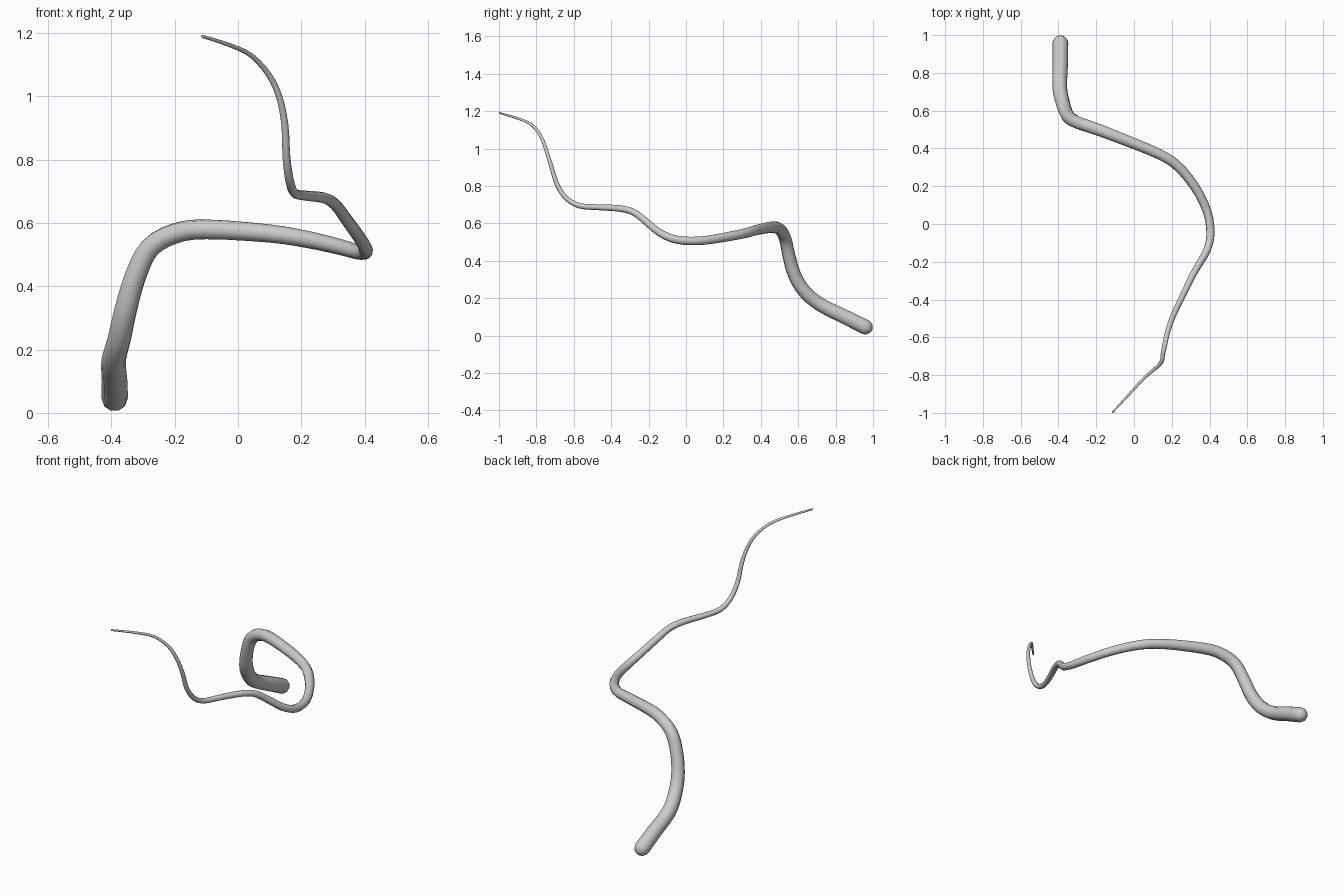
import bpy, math
from mathutils import Vector

if "Cube" in bpy.data.objects:
    bpy.data.objects.remove(bpy.data.objects["Cube"])

# Centre line, thick end to thin end
PATH = [Vector(p) for p in [
    (-.39, .957, .047), (-.39, .85, .10), (-.393, .72, .165), (-.375, .635, .235),
    (-.355, .58, .325), (-.325, .55, .43), (-.28, .53, .52), (-.20, .503, .567),
    (-.10, .465, .58), (.10, .385, .567), (.22, .317, .548), (.32, .20, .525),
    (.386, .07, .507), (.405, -.05, .513), (.386, -.14, .55), (.34, -.22, .615),
    (.306, -.28, .66), (.27, -.355, .68), (.21, -.48, .687), (.178, -.57, .695),
    (.163, -.64, .735), (.153, -.69, .81), (.148, -.722, .912), (.13, -.75, 1.0),
    (.098, -.777, 1.068), (.044, -.825, 1.128), (-.02, -.895, 1.16), (-.112, -.995, 1.19)]]
R_START, R_END = .042, .005


def smooth_path(pts, steps):
    """Catmull-Rom through the points."""
    ext = [2 * pts[0] - pts[1]] + pts + [2 * pts[-1] - pts[-2]]
    out = []
    for a, b, c, d in zip(ext, ext[1:], ext[2:], ext[3:]):
        for i in range(steps):
            t = i / steps
            out.append(.5 * (2 * b + (c - a) * t + (2 * a - 5 * b + 4 * c - d) * t * t
                             + (3 * b - a - 3 * c + d) * t ** 3))
    return out + [pts[-1]]


def round_cap(center, direction, r):
    """Rings of a half-sphere, from the base outward."""
    return [(center + direction * r * math.sin(a), r * max(math.cos(a), .02))
            for a in (math.radians(d) for d in (20, 40, 60, 77, 90))]


# Linear taper by length
line = smooth_path(PATH, 3)
dist = [0]
for a, b in zip(line, line[1:]):
    dist.append(dist[-1] + (b - a).length)
rings = [(p, R_START + (R_END - R_START) * d / dist[-1]) for p, d in zip(line, dist)]
head = round_cap(line[0], (line[0] - line[1]).normalized(), R_START)
tail = round_cap(line[-1], (line[-1] - line[-2]).normalized(), R_END)
rings = head[::-1] + rings + tail

# Tapered tentacle tube
curve = bpy.data.curves.new("tapered_tube", 'CURVE')
curve.dimensions = '3D'
curve.bevel_depth = 1
curve.bevel_resolution = 3
curve.use_fill_caps = True
spline = curve.splines.new('POLY')
spline.points.add(len(rings) - 1)
for pt, (p, r) in zip(spline.points, rings):
    pt.co = (*p, 1)
    pt.radius = r
tube = bpy.data.objects.new("tapered_tube", curve)
bpy.context.collection.objects.link(tube)
bpy.context.view_layer.objects.active = tube
tube.select_set(True)
bpy.ops.object.convert(target='MESH')
bpy.ops.object.shade_smooth()
